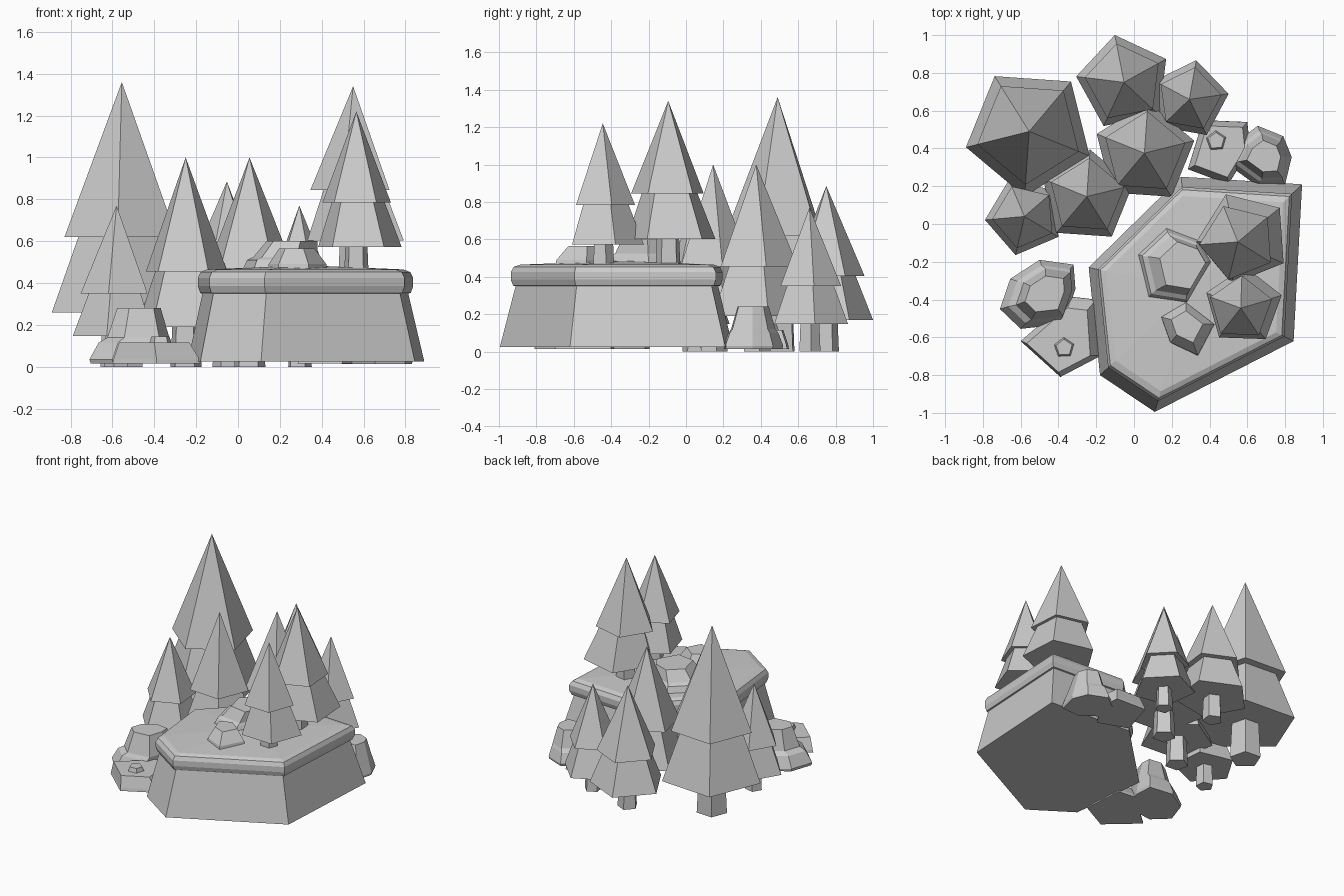
import bpy
from math import cos, sin, radians

if "Cube" in bpy.data.objects:
    bpy.data.objects.remove(bpy.data.objects["Cube"])


def loft(name, rings, apex=None):
    """Skin a stack of equal-sized rings; close the bottom, and the top with a cap or apex."""
    n = len(rings[0])
    verts = [v for ring in rings for v in ring]
    faces = [list(range(n))[::-1]]
    for r in range(len(rings) - 1):
        for i in range(n):
            j = (i + 1) % n
            faces.append([r * n + i, r * n + j, (r + 1) * n + j, (r + 1) * n + i])
    top = (len(rings) - 1) * n
    if apex:
        verts.append(apex)
        faces += [[top + i, top + (i + 1) % n, len(verts) - 1] for i in range(n)]
    else:
        faces.append(list(range(top, top + n)))
    mesh = bpy.data.meshes.new(name)
    mesh.from_pydata(verts, [], faces)
    mesh.update()
    obj = bpy.data.objects.new(name, mesh)
    bpy.context.collection.objects.link(obj)
    return obj


def ngon(x, y, z, r, phase, n=5):
    return [(x + r * cos(radians(phase + 360 * i / n)),
             y + r * sin(radians(phase + 360 * i / n)), z) for i in range(n)]


def scaled(outline, centre, s, z, shift=(0, 0)):
    cx, cy = centre
    return [(cx + shift[0] + (x - cx) * s, cy + shift[1] + (y - cy) * s, z) for x, y in outline]


def tree(name, x, y, z, h, r, phase, dx=0, dy=0):
    """dx, dy shift the lower branches away from the tip."""
    low, mid = z + 0.19 * h, z + 0.455 * h
    loft(name + "_trunk", [ngon(x, y, z, 0.078 * h, phase),
                           ngon(x, y, low + 0.03, 0.068 * h, phase)])
    loft(name + "_lower_branches", [ngon(x + dx, y + dy, low, r, phase),
                                    ngon(x + dx / 2, y + dy / 2, mid + 0.02, r * 0.6, phase)])
    loft(name + "_upper_branches", [ngon(x, y, mid, r * 0.82, phase)], (x, y, z + h))


def rock(name, outline, levels):
    """levels: (scale, z, shift_x, shift_y) from bottom to top."""
    c = (sum(p[0] for p in outline) / len(outline), sum(p[1] for p in outline) / len(outline))
    return loft(name, [scaled(outline, c, s, z, (dx, dy)) for s, z, dx, dy in levels])


# Flat-topped cliff with an overhanging rim
cliff = [(-0.18, -0.80), (0.11, -0.995), (0.845, -0.62), (0.89, 0.21), (0.25, 0.25), (-0.24, -0.23)]
profile = [(1, 0.025), (0.87, 0.35), (0.89, 0.352), (0.91, 0.385), (0.91, 0.425),
           (0.885, 0.453), (0.83, 0.465)]
loft("cliff", [scaled(cliff, (0.3, -0.35), s, z) for s, z in profile], (0.32, -0.33, 0.485))

# Trees: x, y, base z, height, radius, turn, lower branch shift
trees = [
    (-0.555, 0.49, 0, 1.36, 0.345, 50),
    (-0.053, 0.75, 0, 0.885, 0.255, 101),
    (0.293, 0.66, 0, 0.77, 0.21, 80),
    (0.055, 0.375, 0, 1.0, 0.272, 86),
    (-0.25, 0.145, 0, 1.0, 0.25, 86),
    (-0.58, 0.04, 0, 0.77, 0.21, 41),
    (0.55, -0.095, 0.43, 0.91, 0.25, 40, 0.03, 0.02),
    (0.565, -0.445, 0.42, 0.80, 0.21, 88, 0.015, 0.01),
]
for i, t in enumerate(trees):
    tree("tree_%d" % (i + 1), *t)

# Low flat rocks, each with a small pebble on top
rock("low_rock_left", [(-0.6, -0.62), (-0.39, -0.81), (-0.18, -0.70), (-0.2, -0.4), (-0.33, -0.385)],
     [(1, 0.015, 0, 0), (0.98, 0.035, 0, 0), (0.80, 0.115, -0.02, -0.02)])
rock("low_rock_right", [(0.285, 0.29), (0.50, 0.21), (0.615, 0.40), (0.60, 0.54), (0.365, 0.55)],
     [(1, 0.015, 0, 0), (0.98, 0.035, 0, 0), (0.80, 0.115, 0, 0)])
for name, x, y in (("pebble_left", -0.37, -0.655), ("pebble_right", 0.435, 0.44)):
    loft(name, [ngon(x, y, 0.10, 0.06, 20), ngon(x, y, 0.145, 0.045, 20)])

# Stepped boulders: a wide foot, a ledge, then a tapering block
step = [(0.97, 0.015, 0, 0), (1, 0.035, 0, 0), (0.84, 0.115, 0.01, 0),
        (0.74, 0.14, 0.03, 0), (0.52, 0.28, 0.03, 0)]
rock("boulder_left", [(-0.71, -0.45), (-0.6, -0.555), (-0.375, -0.53), (-0.31, -0.345),
                      (-0.32, -0.215), (-0.5, -0.19), (-0.655, -0.29)], step)
rock("boulder_right", [(0.49, 0.32), (0.655, 0.2), (0.80, 0.21), (0.835, 0.355),
                       (0.79, 0.465), (0.655, 0.52), (0.55, 0.44)],
     [(s, z * 0.86, dx * 0.5, dy) for s, z, dx, dy in step])

# Rocks on the cliff top
rock("cliff_rock_back", [(0.015, -0.16), (0.07, -0.395), (0.285, -0.43), (0.42, -0.2),
                         (0.35, -0.08), (0.17, -0.015)],
     [(1, 0.45, 0, 0), (0.86, 0.51, 0, 0), (0.76, 0.525, 0.01, 0), (0.60, 0.60, 0.04, 0)])
rock("cliff_rock_front", [(0.14, -0.49), (0.19, -0.63), (0.34, -0.7), (0.43, -0.53), (0.275, -0.41)],
     [(1, 0.45, 0, 0), (0.95, 0.49, 0, 0), (0.58, 0.565, 0, 0.01)])
